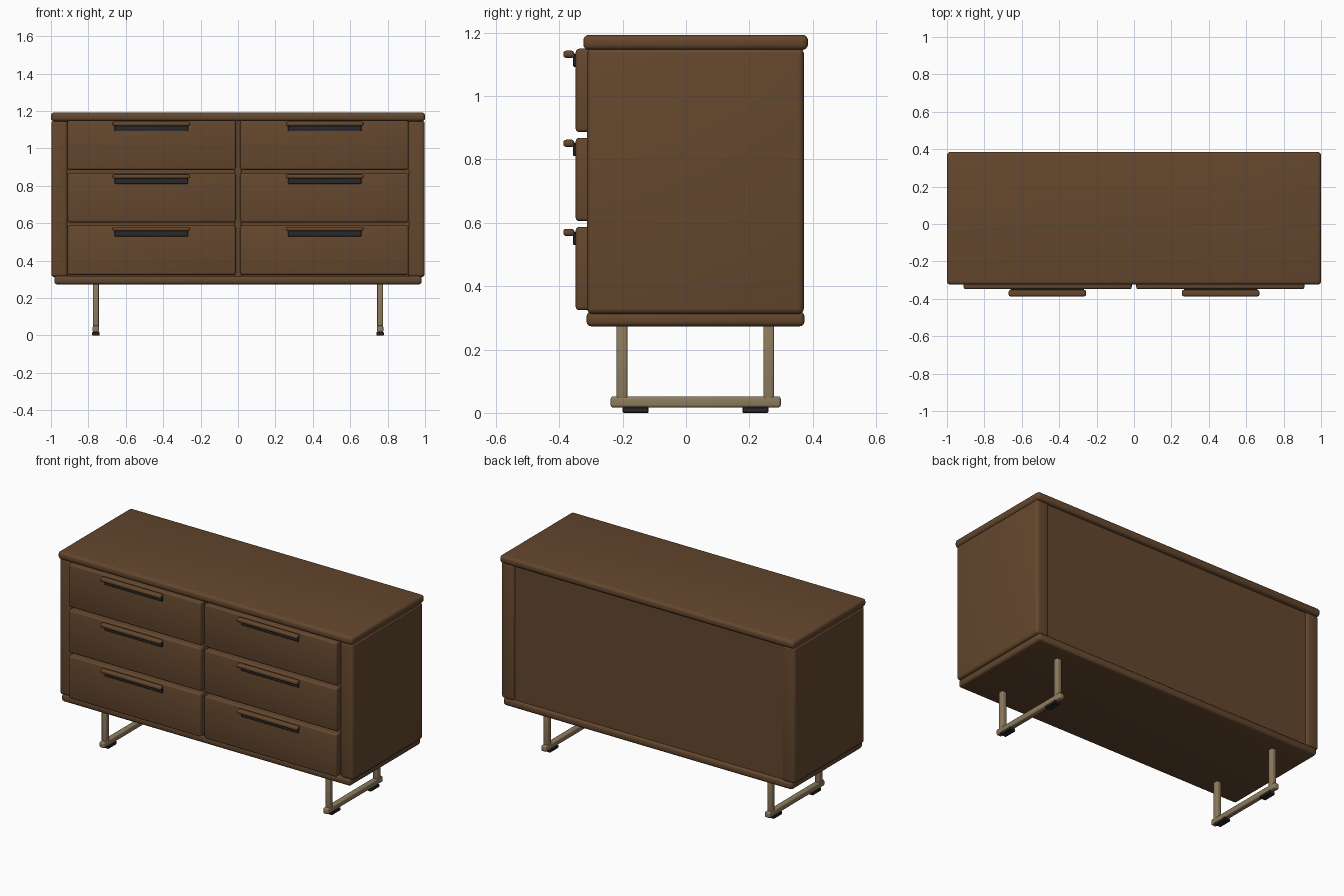
import bpy, bmesh, math

if "Cube" in bpy.data.objects:
    bpy.data.objects.remove(bpy.data.objects["Cube"])


def material(name, rgb):
    m = bpy.data.materials.new(name)
    m.diffuse_color = (*rgb, 1)
    m.use_nodes = True
    m.node_tree.nodes["Principled BSDF"].inputs["Base Color"].default_value = m.diffuse_color
    return m


WOOD = material("walnut_brown", (0.127, 0.063, 0.027))
METAL = material("brushed_brass", (0.27, 0.20, 0.112))
DARK = material("charcoal", (0.022, 0.022, 0.024))


def box(name, x, y, z, mat, bevel=0.0, segments=3):
    """Rounded box from (min, max) ranges on each axis."""
    bm = bmesh.new()
    bmesh.ops.create_cube(bm, size=1)
    for v in bm.verts:
        v.co = [r[0] + (c + 0.5) * (r[1] - r[0]) for c, r in zip(v.co, (x, y, z))]
    if bevel:
        bmesh.ops.bevel(bm, geom=bm.edges[:], offset=bevel, segments=segments,
                        profile=0.5, affect='EDGES')
    bmesh.ops.recalc_face_normals(bm, faces=bm.faces[:])
    me = bpy.data.meshes.new(name)
    bm.to_mesh(me)
    bm.free()
    me.materials.append(mat)
    ob = bpy.data.objects.new(name, me)
    bpy.context.collection.objects.link(ob)
    bpy.context.view_layer.objects.active = ob
    bpy.ops.object.select_all(action='DESELECT')
    ob.select_set(True)
    bpy.ops.object.shade_smooth_by_angle(angle=math.radians(35))
    return ob


def span(side, a, b):
    """Range a..b mirrored to the chosen side of x = 0."""
    return (a, b) if side > 0 else (-b, -a)


# Carcass: top, base, back and the frame behind the drawers
box("top_slab", (-1, 1), (-0.324, 0.385), (1.145, 1.193), WOOD, 0.018, 4)
box("base_slab", (-0.982, 0.982), (-0.314, 0.374), (0.273, 0.319), WOOD, 0.015)
box("back_panel", (-0.93, 0.93), (0.33, 0.36), (0.30, 1.16), WOOD)
box("inner_carcass", (-0.93, 0.93), (-0.285, 0.34), (0.30, 1.16), WOOD)
box("centre_divider", (-0.018, 0.018), (-0.308, -0.27), (0.31, 1.15), WOOD, 0.003, 1)
for i, z in enumerate((0.595, 0.876)):
    box(f"drawer_rail_{i + 1}", (-0.92, 0.92), (-0.305, -0.27), (z - 0.016, z + 0.016), WOOD, 0.003, 1)

for side, label in ((-1, "left"), (1, "right")):
    # Thick rounded side panel
    box(f"{label}_side_panel", span(side, 0.91, 0.998), (-0.312, 0.372), (0.312, 1.151), WOOD, 0.018, 4)

    # Three drawers with a lipped pull and dark finger plate
    for row in range(3):
        z = 0.324 + row * 0.281
        n = f"{label}_drawer_{row + 1}"
        box(f"{n}_front", span(side, 0.012, 0.911), (-0.348, -0.28), (z, z + 0.263), WOOD, 0.011)
        box(f"{n}_pull", span(side, 0.257, 0.67), (-0.387, -0.352), (z + 0.234, z + 0.257), WOOD, 0.009)
        box(f"{n}_finger_plate", span(side, 0.267, 0.659), (-0.356, -0.345), (z + 0.206, z + 0.246), DARK, 0.002, 1)

    # Sled leg frame: two posts, a floor runner and foot pads
    box(f"{label}_leg_runner", span(side, 0.743, 0.777), (-0.238, 0.299), (0.017, 0.052), METAL, 0.008)
    for y, end in ((-0.202, "front"), (0.261, "back")):
        box(f"{label}_{end}_leg", span(side, 0.744, 0.776), (y - 0.017, y + 0.017), (0.04, 0.28), METAL, 0.007)
    for y, end in ((-0.159, "front"), (0.219, "back")):
        box(f"{label}_{end}_foot_pad", span(side, 0.74, 0.78), (y - 0.041, y + 0.041), (0, 0.019), DARK, 0.003, 1)
